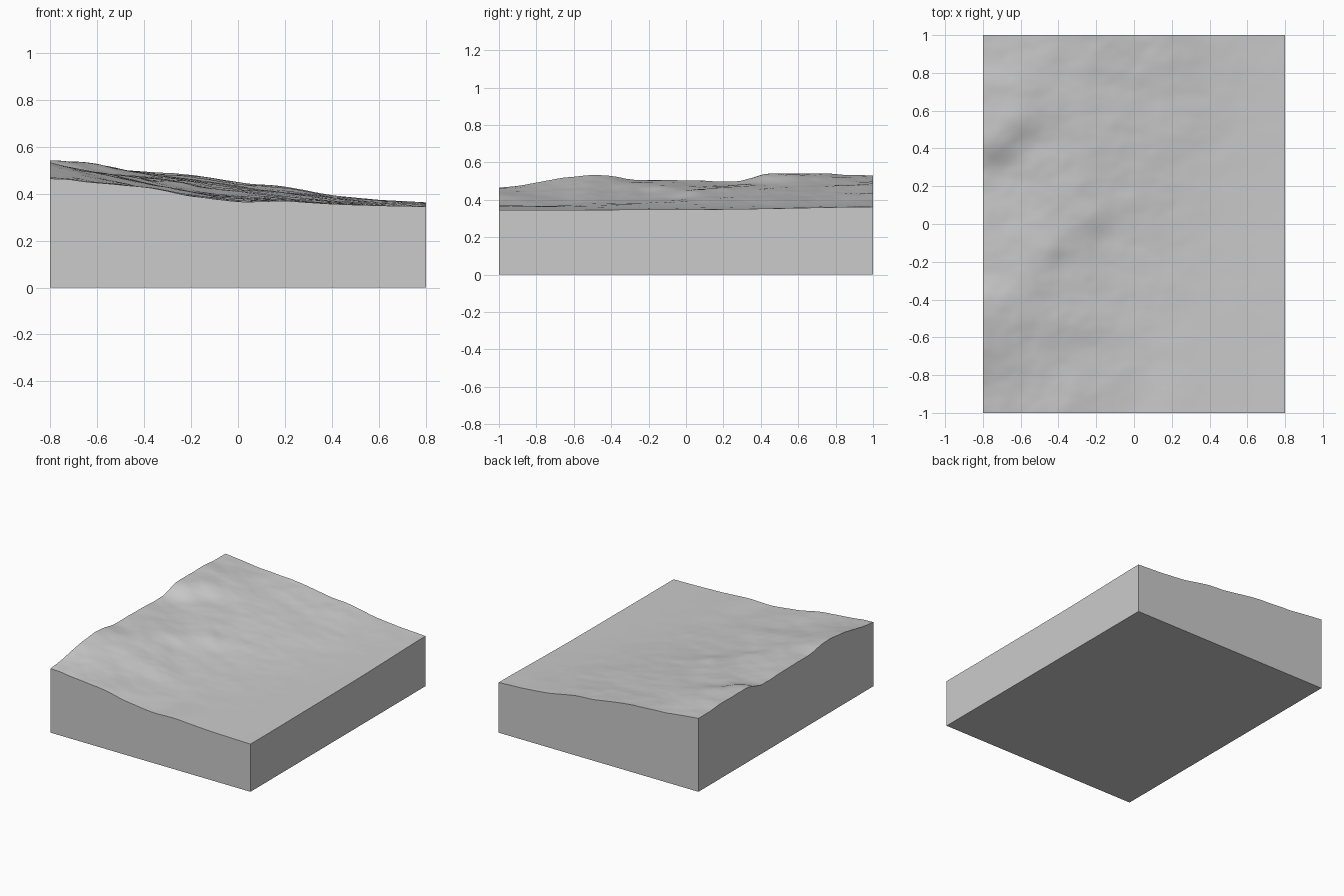
import bpy
import bmesh
from math import exp
from mathutils import Vector, noise

cube = bpy.data.objects.get("Cube")
if cube:
    bpy.data.objects.remove(cube, do_unlink=True)

WIDTH, DEPTH = 1.6, 2.0
COLS, ROWS = 96, 120

# Coarse ground heights in thousandths: front row first, each row left to right along x
SURVEY = [[int(h) for h in row.split()] for row in (
    "467 445 427 390 366 368 356 349 345",
    "497 462 428 396 372 367 357 350 345",
    "533 487 440 402 380 369 358 351 346",
    "508 490 450 408 386 372 360 352 347",
    "503 483 460 428 400 379 363 353 348",
    "498 480 468 444 415 390 369 356 350",
    "538 512 478 455 427 402 376 361 354",
    "539 520 490 466 438 414 386 368 359",
    "532 508 492 480 449 429 394 374 363",
)]

# Local knolls and hollows: x, y, radius, height
BUMPS = [
    (-0.76, 0.41, 0.09, 0.014), (-0.60, 0.55, 0.10, 0.010),
    (-0.70, 0.29, 0.08, -0.008), (-0.55, 0.42, 0.09, -0.010),
    (-0.25, 0.04, 0.09, 0.010), (-0.12, -0.04, 0.09, -0.007),
    (-0.45, -0.12, 0.08, 0.008), (-0.38, -0.22, 0.07, -0.007),
    (-0.28, -0.50, 0.11, 0.008), (-0.40, 0.80, 0.10, -0.007),
]


def spline(values, t):
    """Smooth curve through evenly spaced values, t from 0 to 1."""
    last = len(values) - 1
    s = min(max(t, 0), 1) * last
    i = min(int(s), last - 1)
    f = s - i
    b, c = values[i], values[i + 1]
    a = values[i - 1] if i > 0 else 2 * b - c
    d = values[i + 2] if i + 2 <= last else 2 * c - b
    return b + 0.5 * f * (c - a + f * (2 * a - 5 * b + 4 * c - d
                                       + f * (3 * (b - c) + d - a)))


def ground(x, y):
    u, v = x / WIDTH + 0.5, y / DEPTH + 0.5
    z = spline([spline(row, u) for row in SURVEY], v) / 1000
    for bx, by, radius, height in BUMPS:
        z += height * exp(-((x - bx) ** 2 + (y - by) ** 2) / radius ** 2)
    # Ripples fade out towards the flat low side
    rough = 0.006 * min(1, max(0.05, 0.75 - x + 0.3 * y))
    return z + rough * noise.fractal(Vector((x * 4, y * 5, 3)), 1, 2, 3)


# Neutral clay material
clay = bpy.data.materials.new("clay_grey")
clay.use_nodes = True
GREY = (0.6, 0.6, 0.6, 1)
clay.diffuse_color = GREY
clay.node_tree.nodes["Principled BSDF"].inputs["Base Color"].default_value = GREY

# Rolling top surface
bm = bmesh.new()
bmesh.ops.create_grid(bm, x_segments=COLS, y_segments=ROWS, size=1)
for v in bm.verts:
    x, y = v.co.x * WIDTH / 2, v.co.y * DEPTH / 2
    v.co = (x, y, ground(x, y))

# Straight walls down to the base, then the flat underside
rim = [e for e in bm.edges if e.is_boundary]
walls = bmesh.ops.extrude_edge_only(bm, edges=rim)["geom"]
for v in walls:
    if isinstance(v, bmesh.types.BMVert):
        v.co.z = 0
bmesh.ops.contextual_create(bm, geom=[e for e in walls if isinstance(e, bmesh.types.BMEdge)
                                      and e.is_boundary])
bmesh.ops.recalc_face_normals(bm, faces=bm.faces)

mesh = bpy.data.meshes.new("terrain_block")
bm.to_mesh(mesh)
bm.free()
mesh.materials.append(clay)
block = bpy.data.objects.new("terrain_block", mesh)
bpy.context.collection.objects.link(block)

# Smooth ground with crisp block edges
bpy.ops.object.select_all(action="DESELECT")
block.select_set(True)
bpy.context.view_layer.objects.active = block
bpy.ops.object.shade_smooth_by_angle(angle=0.6)
